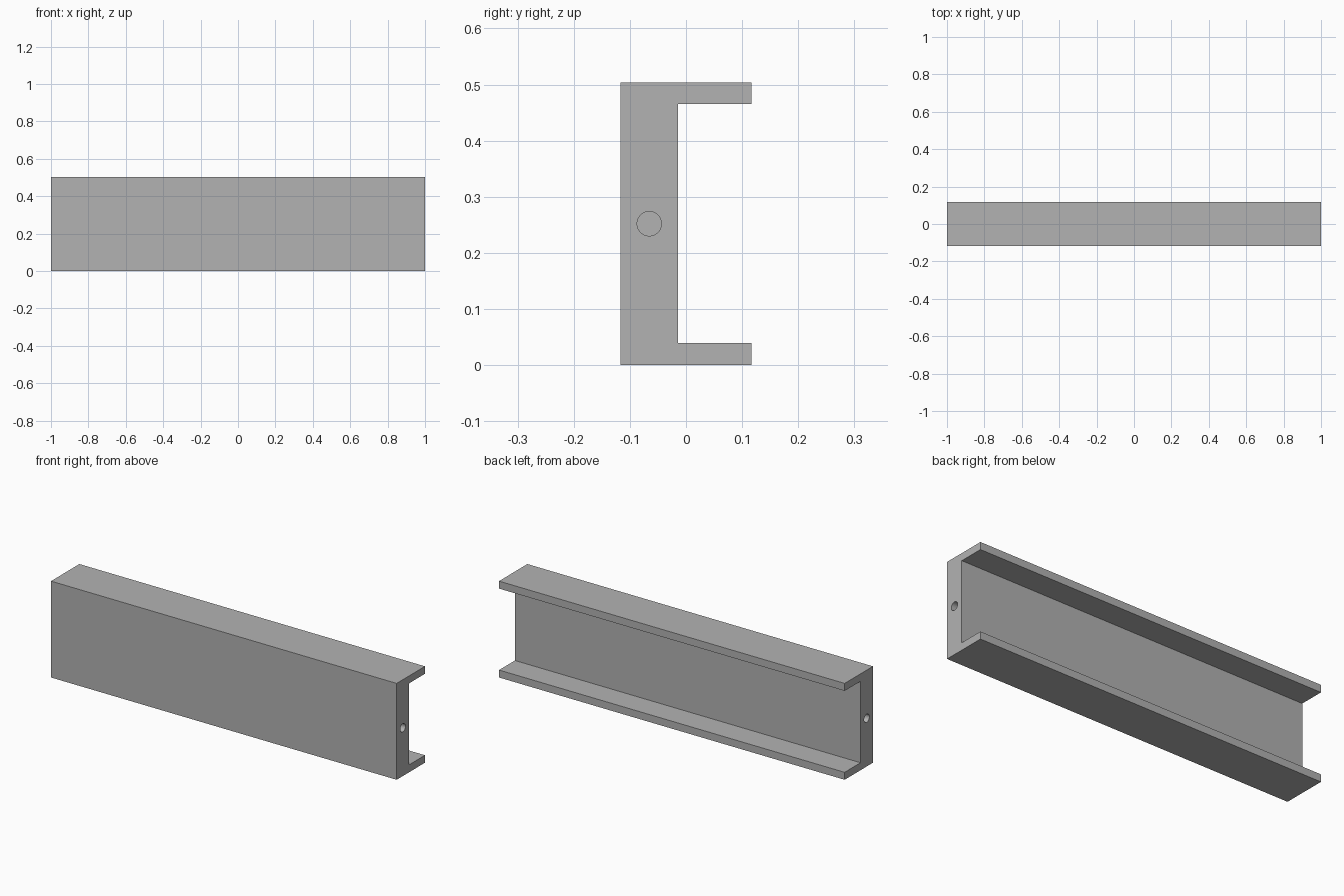
import bpy
import bmesh
import math

cube = bpy.data.objects.get("Cube")
if cube:
    bpy.data.objects.remove(cube, do_unlink=True)

HALF_LENGTH = 1.0
HALF_DEPTH = 0.117
HEIGHT = 0.504
WEB_BACK = -0.014
FLANGE = 0.039
HOLE_RADIUS = 0.0217
HOLE_DEPTH = 0.2

# Single grey finish
grey = bpy.data.materials.new("plain grey")
grey.use_nodes = True
colour = (0.448, 0.448, 0.448, 1)
grey.diffuse_color = colour
grey.node_tree.nodes["Principled BSDF"].inputs["Base Color"].default_value = colour


def add_object(name, bm):
    bmesh.ops.recalc_face_normals(bm, faces=bm.faces)
    mesh = bpy.data.meshes.new(name)
    bm.to_mesh(mesh)
    bm.free()
    mesh.materials.append(grey)
    obj = bpy.data.objects.new(name, mesh)
    bpy.context.collection.objects.link(obj)
    return obj


# Channel: C-shaped profile extruded along x, open to the back
profile = [
    (-HALF_DEPTH, 0), (HALF_DEPTH, 0), (HALF_DEPTH, FLANGE),
    (WEB_BACK, FLANGE), (WEB_BACK, HEIGHT - FLANGE),
    (HALF_DEPTH, HEIGHT - FLANGE), (HALF_DEPTH, HEIGHT), (-HALF_DEPTH, HEIGHT),
]
bm = bmesh.new()
end = bm.faces.new([bm.verts.new((-HALF_LENGTH, y, z)) for y, z in profile])
swept = bmesh.ops.extrude_face_region(bm, geom=[end], use_keep_orig=True)
moved = [v for v in swept["geom"] if isinstance(v, bmesh.types.BMVert)]
bmesh.ops.translate(bm, verts=moved, vec=(2 * HALF_LENGTH, 0, 0))
channel = add_object("channel_beam", bm)
bpy.context.view_layer.objects.active = channel
channel.select_set(True)

# Blind round hole in the web at each end
for side, label in ((1, "left"), (-1, "right")):
    bm = bmesh.new()
    bmesh.ops.create_cone(bm, cap_ends=True, segments=48, radius1=HOLE_RADIUS,
                          radius2=HOLE_RADIUS, depth=2 * HOLE_DEPTH)
    cutter = add_object(label + "_hole_cutter", bm)
    cutter.rotation_euler.y = math.pi / 2
    cutter.location = (side * HALF_LENGTH, (WEB_BACK - HALF_DEPTH) / 2, HEIGHT / 2)
    cutter.hide_render = True
    cut = channel.modifiers.new(label + "_hole", "BOOLEAN")
    cut.operation = "DIFFERENCE"
    cut.solver = "EXACT"
    cut.object = cutter
    bpy.context.view_layer.update()
    bpy.ops.object.modifier_apply(modifier=cut.name)
    bpy.data.objects.remove(cutter, do_unlink=True)

# Smooth hole walls, crisp edges elsewhere
bpy.ops.object.shade_smooth_by_angle(angle=math.radians(30))
